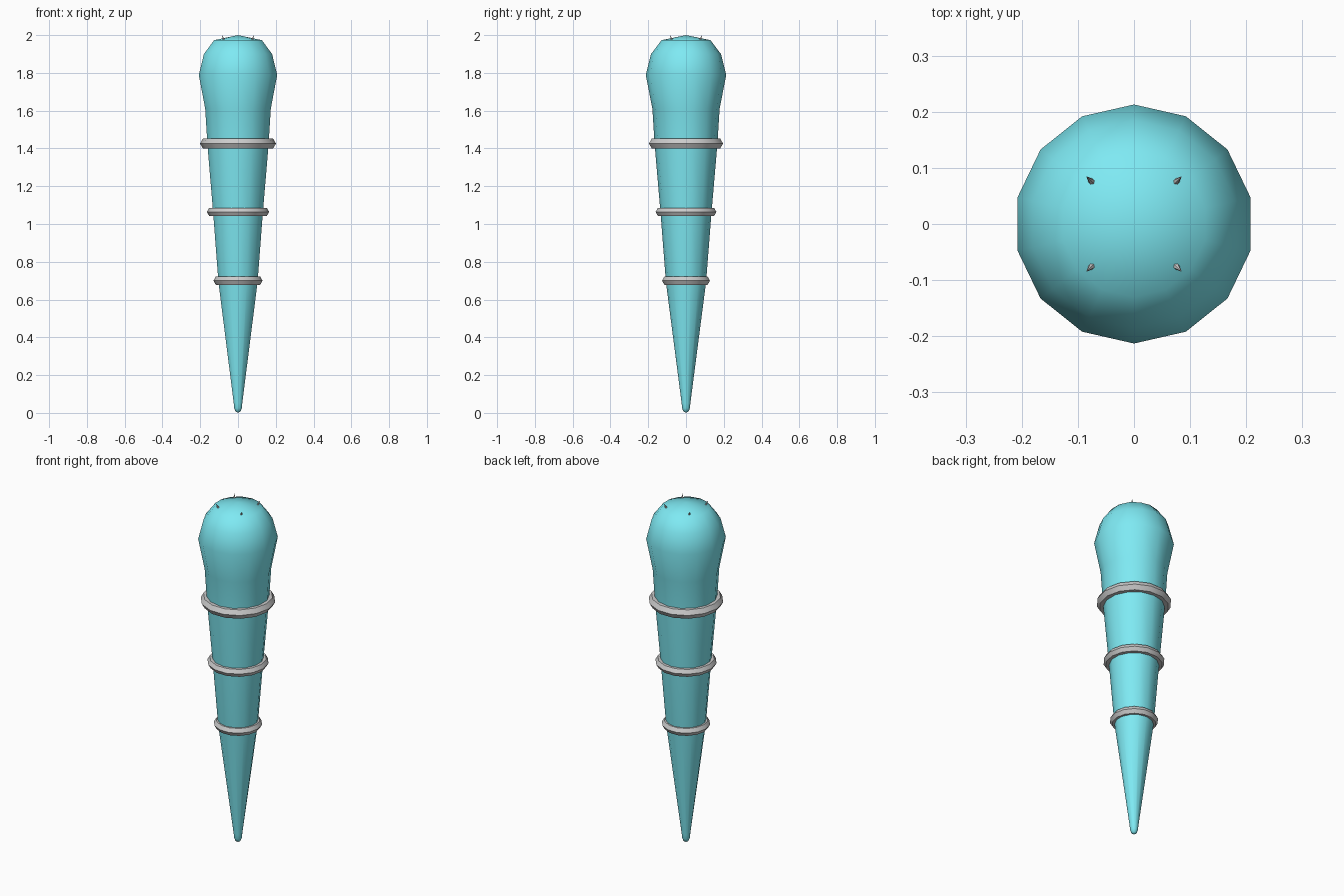
import bpy, bmesh
from math import sin, cos, pi
from mathutils import Vector

if "Cube" in bpy.data.objects:
    bpy.data.objects.remove(bpy.data.objects["Cube"])

SIDES = 14


def finish(name, bm, mat=None, angle=None):
    bmesh.ops.recalc_face_normals(bm, faces=bm.faces)
    me = bpy.data.meshes.new(name)
    bm.to_mesh(me)
    bm.free()
    ob = bpy.data.objects.new(name, me)
    bpy.context.collection.objects.link(ob)
    if mat:
        me.materials.append(mat)
    if angle:
        bpy.ops.object.select_all(action='DESELECT')
        ob.select_set(True)
        bpy.context.view_layer.objects.active = ob
        bpy.ops.object.shade_smooth_by_angle(angle=angle)
    return ob


cyan = bpy.data.materials.new("cyan")
cyan.diffuse_color = (0.21, 0.82, 0.9, 1)
cyan.use_nodes = True
cyan.node_tree.nodes["Principled BSDF"].inputs["Base Color"].default_value = cyan.diffuse_color

# Tapered body: a 14-sided lathe of (radius, height) points with poles at both ends
profile = [(0.014, 0.008), (0.021, 0.025), (0.023, 0.05), (0.106, 0.69),
           (0.135, 1.06), (0.166, 1.42), (0.178, 1.61), (0.213, 1.79),
           (0.185, 1.90), (0.13, 1.973)]
bm = bmesh.new()
rows = [[bm.verts.new((r * sin(2 * pi * i / SIDES), r * cos(2 * pi * i / SIDES), z))
         for i in range(SIDES)] for r, z in profile]
bottom, top = bm.verts.new((0, 0, 0)), bm.verts.new((0, 0, 2))
for i in range(SIDES):
    j = (i + 1) % SIDES
    for a, b in zip(rows, rows[1:]):
        bm.faces.new((a[i], a[j], b[j], b[i]))
    bm.faces.new((bottom, rows[0][j], rows[0][i]))
    bm.faces.new((top, rows[-1][i], rows[-1][j]))
finish("body", bm, cyan, pi)


# Bands: rings with a hexagonal cross-section
def ring(name, z, major, minor):
    bm = bmesh.new()
    loops = []
    for i in range(SIDES):
        a = 2 * pi * i / SIDES
        loops.append([])
        for k in range(6):
            r = major + minor * cos(k * pi / 3)
            loops[-1].append(bm.verts.new((r * cos(a), r * sin(a), z + minor * sin(k * pi / 3))))
    for i in range(SIDES):
        p, q = loops[i], loops[(i + 1) % SIDES]
        for k in range(6):
            m = (k + 1) % 6
            bm.faces.new((p[k], q[k], q[m], p[m]))
    finish(name, bm, None, pi / 6)


ring("lower_band", 0.70, 0.105, 0.025)
ring("middle_band", 1.064, 0.14, 0.025)
ring("upper_band", 1.426, 0.171, 0.03)

# Four small spikes leaning outward on the crown
for sx in (-1, 1):
    for sy in (-1, 1):
        base = Vector((sx * 0.070, sy * 0.070, 1.962))
        tip = Vector((sx * 0.085, sy * 0.085, 2.0))
        d = tip - base
        bm = bmesh.new()
        bmesh.ops.create_cone(bm, cap_ends=True, segments=6, radius1=0.009,
                              radius2=0, depth=d.length)
        ob = finish("crown_spike", bm)
        ob.location = (base + tip) / 2
        ob.rotation_euler = d.to_track_quat('Z', 'Y').to_euler()
